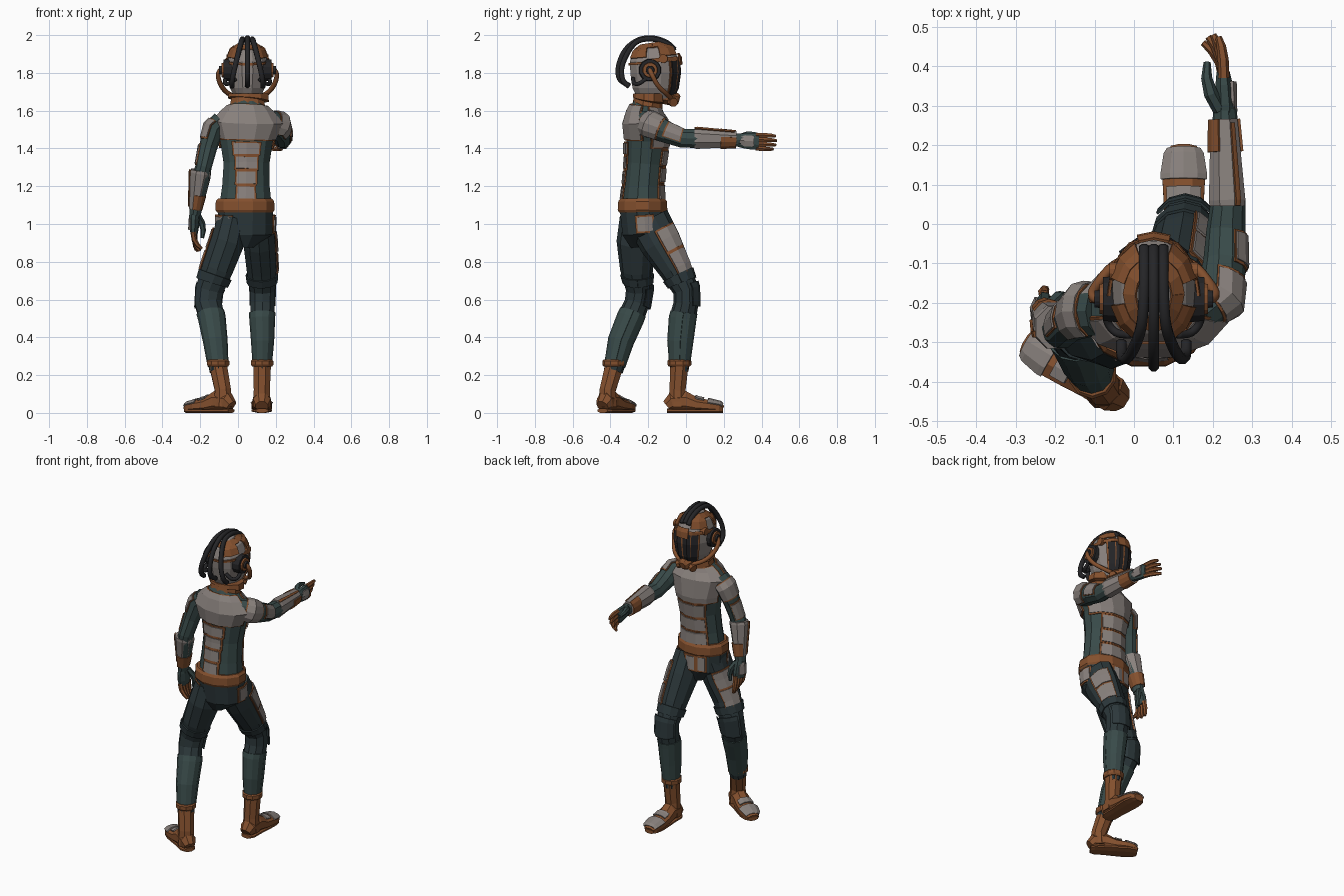
import bpy, bmesh, math
from mathutils import Vector as V

if "Cube" in bpy.data.objects:
    bpy.data.objects.remove(bpy.data.objects["Cube"])

def material(name, r, g, b):
    m = bpy.data.materials.new(name)
    m.diffuse_color = (r, g, b, 1)
    m.use_nodes = True
    m.node_tree.nodes["Principled BSDF"].inputs["Base Color"].default_value = m.diffuse_color
    return m

TEAL = material("teal_cloth", .04, .068, .066)
DARK = material("dark_cloth", .025, .039, .043)
GREY = material("pale_armour", .25, .22, .205)
RUST = material("rust_trim", .23, .08, .027)
BLACK = material("black_rubber", .018, .018, .02)

def make(name, bm, mat):
    bmesh.ops.recalc_face_normals(bm, faces=bm.faces)
    me = bpy.data.meshes.new(name)
    bm.to_mesh(me)
    bm.free()
    ob = bpy.data.objects.new(name, me)
    bpy.context.collection.objects.link(ob)
    me.materials.append(mat)
    return ob

def point(rings, ref, t, ang, off=0):
    """Point on a lofted surface; a ring is (x, y, z, radius_u, radius_v)."""
    t = max(0, min(t, len(rings) - 1))
    i = min(int(t), len(rings) - 2)
    def at(k):
        a, b = rings[max(k - 1, 0)], rings[min(k + 1, len(rings) - 1)]
        d = (V(b[:3]) - V(a[:3])).normalized()
        u = (V(ref) - d * d.dot(V(ref))).normalized()
        w = d.cross(u)
        c = rings[k]
        p = V(c[:3]) + u * (c[3] + off) * math.cos(ang) + w * (c[4] + off) * math.sin(ang)
        p.z = max(p.z, 0)
        return p
    return at(i).lerp(at(i + 1), t - i)

def loft(name, rings, mat, n=10, ref=(1, 0, 0), smooth=False):
    bm = bmesh.new()
    rows = [[bm.verts.new(point(rings, ref, k, math.tau * (j + .5) / n)) for j in range(n)]
            for k in range(len(rings))]
    for a, b in zip(rows, rows[1:]):
        for j in range(n):
            bm.faces.new((a[j], a[(j + 1) % n], b[(j + 1) % n], b[j]))
    bm.faces.new(rows[0])
    bm.faces.new(rows[-1])
    ob = make(name, bm, mat)
    if smooth:
        ob.data.shade_smooth()
    return ob

def plate(name, rings, t0, t1, a0, a1, mat=GREY, ref=(1, 0, 0), off=.009, trim=True):
    """Raised armour panel hugging a loft, with an optional rust border."""
    if trim:
        plate(name + "_trim", rings, t0 - .07, t1 + .07, a0 - 5, a1 + 5, RUST, ref, off - .004, False)
    t0, t1 = max(t0, 0), min(t1, len(rings) - 1)
    ts = [t0] + [k for k in range(len(rings)) if t0 + .02 < k < t1 - .02] + [t1]
    n = max(2, round((a1 - a0) / 30))
    bm = bmesh.new()
    rows = [[bm.verts.new(point(rings, ref, t, math.radians(a0 + (a1 - a0) * j / n), off))
             for j in range(n + 1)] for t in ts]
    for a, b in zip(rows, rows[1:]):
        for j in range(n):
            bm.faces.new((a[j], a[j + 1], b[j + 1], b[j]))
    ob = make(name, bm, mat)
    s = ob.modifiers.new("thickness", "SOLIDIFY")
    s.thickness, s.offset = .007, 0

def tube(name, pts, r, mat, ref=(1, 0, 0), n=8, steps=4):
    """Round hose along a smoothed path."""
    P = [V(p) for p in pts]
    P = [P[0]] + P + [P[-1]]
    out = []
    for i in range(1, len(P) - 2):
        a, b, c, d = P[i - 1:i + 3]
        for s in range(steps):
            t = s / steps
            out.append(.5 * (2 * b + (c - a) * t + (2 * a - 5 * b + 4 * c - d) * t * t
                             + (3 * b - a - 3 * c + d) * t ** 3))
    out.append(P[-1])
    loft(name, [(*p, r, r) for p in out], mat, n, ref, True)

# torso and pelvis
pelvis = [(.035, -.215, .88, .05, .08), (.038, -.22, .95, .15, .12), (.04, -.23, 1.1, .152, .127)]
torso = [(.04, -.23, 1.08, .145, .115), (.042, -.225, 1.2, .13, .105), (.045, -.215, 1.32, .125, .105),
         (.045, -.205, 1.44, .145, .115), (.05, -.215, 1.54, .185, .115), (.05, -.218, 1.595, .135, .09),
         (.052, -.21, 1.64, .08, .07)]
loft("pelvis", pelvis, DARK, 12)
loft("torso", torso, TEAL, 12)
loft("belt", [(.037, -.23, 1.06, .152, .128), (.037, -.23, 1.075, .162, .136),
              (.037, -.23, 1.12, .16, .133), (.037, -.23, 1.135, .148, .122)], RUST, 12)
plate("back_plate", torso, 3.1, 5.6, 195, 345)
plate("chest_plate", torso, 2.75, 5.6, 15, 165)
for i in range(4):
    plate(f"spine_plate_{i}", torso, .4 + i * .66, .92 + i * .66, 252 - i * 3, 288 + i * 3)
for i in range(3):
    plate(f"belly_plate_{i}", torso, .5 + i * .75, 1.1 + i * .75, 50, 130)
plate("groin_plate", pelvis, 1.1, 1.65, 55, 125)
plate("hip_pouch_left", pelvis, 1.1, 1.6, 195, 240, off=.013)
plate("hip_pouch_right", pelvis, 1.1, 1.6, -15, 20, off=.01)
loft("neck", [(.05, -.2, 1.6, .075, .065), (.05, -.19, 1.72, .07, .07)], TEAL)
loft("collar", [(.05, -.205, 1.61, .1, .082), (.052, -.2, 1.655, .092, .078),
                (.055, -.195, 1.66, .114, .088), (.055, -.195, 1.69, .11, .084)], RUST)

# legs, from ankle to hip
right_leg = [(.128, -.035, .22, .045, .048), (.13, -.03, .38, .058, .066), (.128, -.018, .5, .065, .07),
             (.13, .0, .58, .068, .066), (.13, -.002, .65, .07, .067), (.125, -.055, .76, .082, .087),
             (.114, -.135, .9, .088, .11), (.108, -.2, 1.02, .08, .115)]
left_leg = [(-.102, -.385, .22, .05, .05), (-.12, -.345, .38, .062, .066), (-.138, -.295, .5, .07, .07),
            (-.158, -.26, .58, .074, .066), (-.152, -.25, .65, .077, .068), (-.11, -.262, .76, .087, .087),
            (-.057, -.258, .9, .092, .11), (-.028, -.24, 1.02, .085, .112)]
loft("right_leg", right_leg, DARK)
loft("left_leg", left_leg, DARK)
for side, leg, a in (("right", right_leg, 0), ("left", left_leg, 112)):
    plate(side + "_shin_cover", leg, .2, 2.4, 0, 360, TEAL, off=.0, trim=False)
    plate(side + "_knee_pad", leg, 2.9, 4.2, 30, 150, DARK, off=.009, trim=False)
    plate(side + "_knee_roll", leg, 4.35, 4.75, 0, 360, DARK, off=.004, trim=False)
    plate(side + "_thigh_plate_upper", leg, 5.6, 6.4, 5 + a, 65 + a, off=.007)
    plate(side + "_thigh_plate_lower", leg, 4.75, 5.5, 5 + a, 65 + a, off=.007)

# boots
def boot(side, ax, ay, tx, ty, dx, dy, k):
    """Shaft from ankle to cuff (tx, ty) and a foot of length scale k pointing along (dx, dy)."""
    loft(side + "_boot_shaft", [(ax, ay, .03, .052, .055), (ax, ay, .12, .046, .046),
                                (tx, ty, .25, .05, .052)], RUST, 8)
    loft(side + "_boot_cuff", [(tx, ty, .245, .055, .056), (tx, ty, .255, .062, .063),
                               (tx, ty, .275, .062, .063), (tx, ty, .282, .055, .056)], RUST)
    ref = (dy, -dx, 0)
    foot = [(ax + dx * s * k, ay + dy * s * k, h / 2, w / 2, h / 2) for s, w, h in
            ((-.055, .07, .07), (-.03, .1, .11), (.04, .1, .12), (.1, .11, .085),
             (.17, .118, .07), (.22, .1, .058), (.24, .07, .04))]
    loft(side + "_foot", foot, RUST, 8, ref)
    sole = [(x, y, .012, w * .98, .013) for x, y, z, w, h in foot]
    loft(side + "_sole", sole, RUST, 8, ref)
    # surface angle 270 is the top for this frame
    plate(side + "_instep_plate", foot, 2.8, 3.5, 225, 315, ref=ref, off=.004, trim=False)
    plate(side + "_toe_cap", foot, 3.8, 5.6, 205, 335, ref=ref, off=.004, trim=False)

boot("right", .126, -.045, .128, -.035, 0, 1, 1)
boot("left", -.08, -.415, -.105, -.38, -.85, .53, .93)

# arms, from shoulder to wrist
UP, FWD = (0, 0, 1), (0, 1, 0)
right_arm = [(.16, -.22, 1.545, .06, .06), (.215, -.19, 1.525, .07, .064), (.23, -.1, 1.485, .06, .055),
             (.233, -.02, 1.455, .053, .05), (.238, .05, 1.452, .052, .045), (.23, .29, 1.445, .034, .03)]
left_arm = [(-.085, -.22, 1.545, .065, .055), (-.128, -.22, 1.505, .07, .055), (-.16, -.243, 1.4, .055, .048),
            (-.183, -.265, 1.3, .052, .043), (-.195, -.26, 1.25, .052, .05), (-.228, -.23, 1.05, .036, .03)]
right_cuff = [(.236, .045, 1.455, .06, .048), (.236, .06, 1.455, .062, .05), (.228, .265, 1.45, .046, .037)]
left_cuff = [(-.197, -.262, 1.285, .058, .056), (-.199, -.26, 1.27, .06, .06), (-.227, -.233, 1.08, .043, .034)]
for side, arm, cuff, ref, out in (("right", right_arm, right_cuff, UP, 70),
                                  ("left", left_arm, left_cuff, FWD, 290)):
    loft(side + "_arm", arm, TEAL, 10, ref)
    plate(side + "_shoulder_plate", arm, .5, 1.6, out - 85, out + 75, ref=ref, off=.004)
    plate(side + "_upper_arm_plate", arm, 1.95, 2.9, out - 40, out + 40, ref=ref, off=.004)
    loft(side + "_forearm_guard", cuff, GREY, 8, ref)
    plate(side + "_wrist_band", cuff, 1.6, 2, out + 10, out + 270, RUST, ref, .001, False)
    plate(side + "_forearm_strip", cuff, .1, 1.95, out - 45, out - 30, RUST, ref, .001, False)

# hands
def hand(side, base, d, w, n):
    """d runs along the hand, w toward the thumb edge, n toward the palm."""
    base, d, w, n = V(base), V(d).normalized(), V(w), V(n)
    P = lambda a, b, c: base + d * a + w * b + n * c
    loft(side + "_palm", [(*P(a, 0, c), r, q) for a, c, r, q in
                          ((-.02, 0, .03, .027), (.03, 0, .042, .027), (.08, .002, .048, .024),
                           (.115, .004, .044, .018))], TEAL, 8, w)
    loft(side + "_hand_guard", [(*P(a, 0, -.014), r, .016) for a, r in
                                ((.015, .02), (.04, .034), (.09, .034))], GREY, 6, w)
    for i in range(4):
        b, L = .034 - .023 * i, (.95, 1, .95, .82)[i]
        curl = .1 + .22 * i
        pts = [P(.1, b, .002), P(.1 + .05 * L, b * 1.05, .002 + .012 * curl),
               P(.1 + .085 * L, b * 1.05, .004 + .035 * curl), P(.1 + .11 * L, b, .008 + .06 * curl)]
        loft(f"{side}_finger_{i}", [(*p, r, r) for p, r in zip(pts, (.014, .014, .012, .008))], RUST, 6, w)
    pts = [P(.02, .02, .015), P(.06, .036, .036), P(.1, .036, .046), P(.14, .03, .044)]
    loft(side + "_thumb", [(*p, r, r) for p, r in zip(pts, (.018, .018, .014, .009))], TEAL, 6, w)

hand("right", (.232, .27, 1.443), (-.02, 1, -.06), (0, 0, 1), (-1, 0, 0))
hand("left", (-.229, -.23, 1.06), (-.06, .16, -1), (.15, 1, .1), (1, -.1, 0))

# helmet shell, visor and panels
CX = .05
helmet = [(CX, -.165, 1.665, .068, .095), (CX, -.165, 1.72, .095, .122), (CX, -.165, 1.8, .109, .134),
          (CX, -.17, 1.87, .108, .132), (CX, -.175, 1.925, .085, .107), (CX, -.18, 1.957, .04, .055)]
loft("helmet", helmet, GREY, 12)
plate("visor", helmet, .2, 2.8, 42, 138, BLACK, off=.006)
plate("brow_band", helmet, 2.8, 3.1, -5, 185, RUST, off=.008, trim=False)
plate("brow_block", helmet, 2.5, 3.4, 70, 110, RUST, off=.013, trim=False)
plate("nape_band", helmet, 2.7, 2.9, 195, 345, RUST, off=.004, trim=False)
for i, a in enumerate((15, 115, 195, 293)):
    plate(f"crown_panel_{i}", helmet, 3.3, 4.4, a, a + 50, RUST, off=.009, trim=False)
plate("crown_cap", helmet, 4.3, 5, 0, 360, RUST, off=.005, trim=False)

# ear cups, breathing tubes and temple blocks
for side, s in (("right", 1), ("left", -1)):
    def disc(name, x0, x1, r, mat, y=-.19, z=1.815):
        loft(f"{side}_{name}", [(CX + s * x0, y, z, r, r), (CX + s * x1, y, z, r * .92, r * .92)],
             mat, 12, (0, 0, 1))
    disc("ear_cup", .08, .128, .062, BLACK)
    disc("ear_ring", .12, .138, .042, RUST)
    disc("ear_hub", .13, .15, .024, BLACK)
    disc("temple_block", .07, .112, .025, RUST, -.12, 1.875)
    tube(side + "_breathing_tube", [(CX + s * x, y, z) for x, y, z in
         ((.135, -.195, 1.825), (.155, -.18, 1.79), (.14, -.15, 1.735), (.1, -.105, 1.69), (.03, -.07, 1.66))],
         .013, RUST, (0, .7, .7))
    tube(side + "_ear_hose", [(CX + s * x, y, z) for x, y, z in
         ((.115, -.2, 1.78), (.118, -.245, 1.745), (.095, -.275, 1.745), (.06, -.28, 1.77))], .011, BLACK, (0, 0, 1))
    loft(side + "_filter", [(CX + s * .035, -.075, 1.65, .026, .026), (CX + s * .06, -.065, 1.643, .024, .024)],
         RUST, 8, (0, 0, 1))

# respirator
loft("respirator", [(CX, -.13, 1.675, .06, .04), (CX, -.07, 1.665, .05, .042), (CX, -.045, 1.66, .034, .034),
                    (CX, -.035, 1.657, .02, .022)], RUST, 8)

# three hoses over the crown
path = ((-.06, 1.925), (-.1, 1.962), (-.17, 1.986), (-.25, 1.978), (-.32, 1.925), (-.357, 1.84), (-.352, 1.77), (-.3, 1.735))
for name, spread in (("left", -1), ("middle", 0), ("right", 1)):
    xs = (.024, .024, .025, .03, .045, .066, .08, .082)
    lift = 0 if spread else .006
    tube(name + "_crown_hose", [(CX + spread * x, y + (.018 if spread and y < -.3 else 0), z - .008 + lift)
                                for x, (y, z) in zip(xs, path)], .0145, BLACK)
